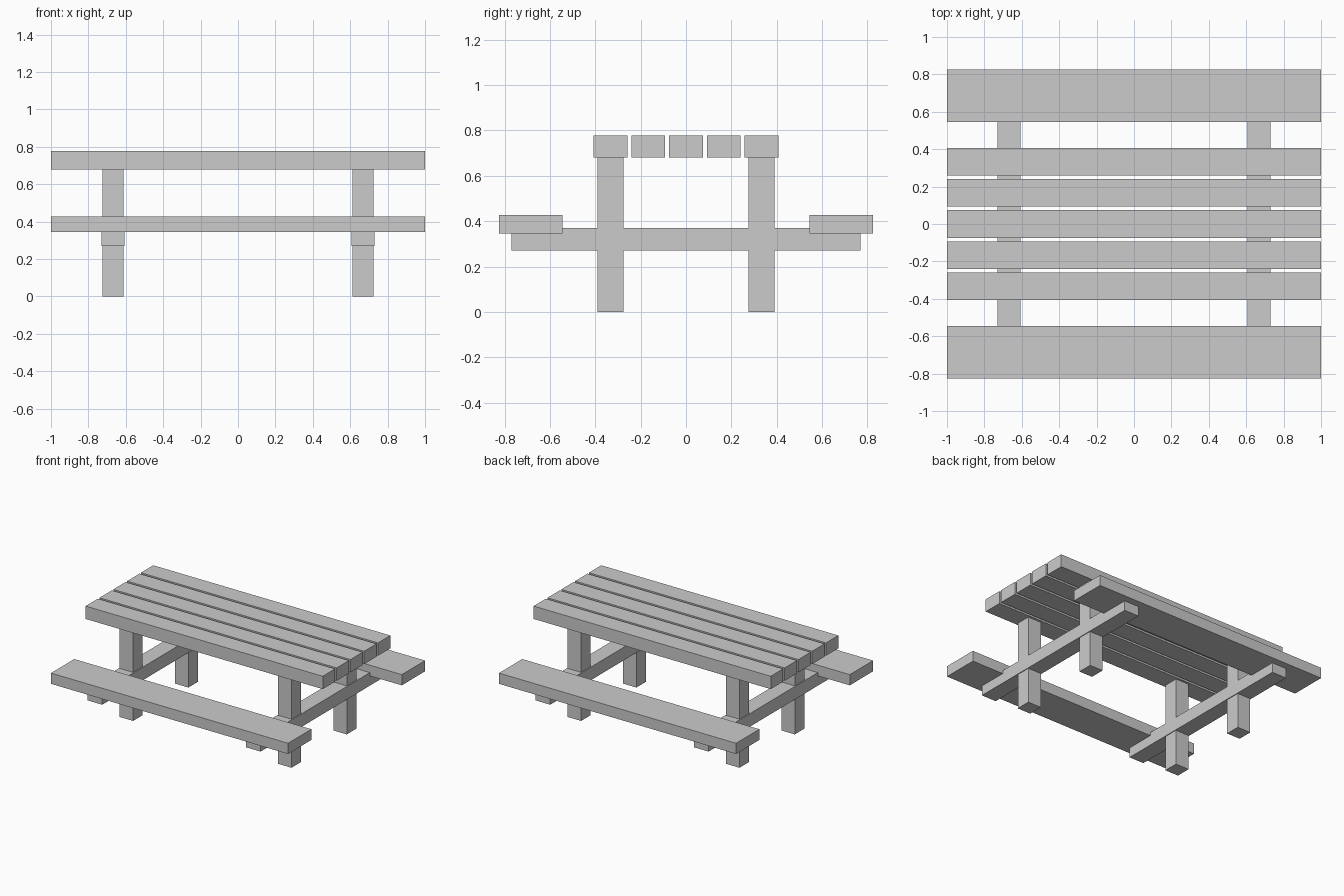
import bpy

if "Cube" in bpy.data.objects:
    bpy.data.objects.remove(bpy.data.objects["Cube"])


def box(name, x, y, z):
    """Box spanning the (min, max) ranges x, y and z."""
    bpy.ops.mesh.primitive_cube_add(size=1, location=[(a + b) / 2 for a, b in (x, y, z)])
    ob = bpy.context.object
    ob.name = name
    ob.scale = [b - a for a, b in (x, y, z)]
    bpy.ops.object.transform_apply(location=False, rotation=False, scale=True)
    return ob


def around(c, width):
    return (c - width / 2, c + width / 2)


LENGTH = (-1, 1)

# Table top: five spaced planks
for i in range(5):
    box(f"table_plank_{i + 1}", LENGTH, around((i - 2) * 0.1665, 0.148), (0.68, 0.778))

# Bench seats, notched over the ends of the cross beams
for side, name in ((-1, "front"), (1, "back")):
    box(f"{name}_seat", LENGTH, around(side * 0.685, 0.28), (0.345, 0.427))

# Supports: a cross beam and two legs at each end
for sx, end in ((-1, "left"), (1, "right")):
    box(f"{end}_cross_beam", around(sx * 0.668, 0.124), (-0.77, 0.77), (0.27, 0.37))
    for sy, name in ((-1, "front"), (1, "back")):
        box(f"{name}_{end}_leg", around(sx * 0.668, 0.113), around(sy * 0.333, 0.114), (0, 0.68))
